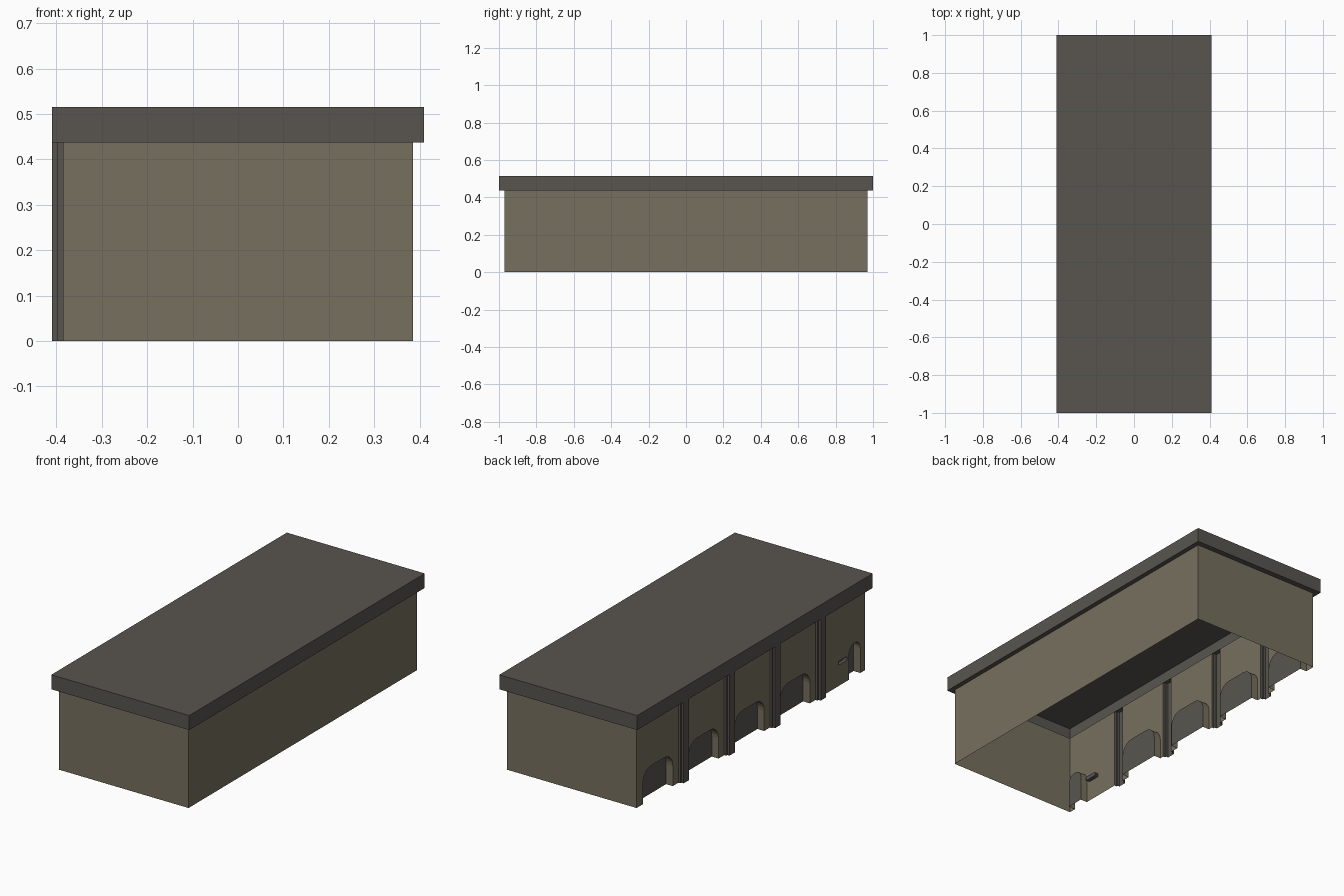
import bpy, bmesh, math
from mathutils import Vector

if "Cube" in bpy.data.objects:
    bpy.data.objects.remove(bpy.data.objects["Cube"])

WX, WY, WZ = 0.385, 0.97, 0.437      # wall half sizes and height
RX, RY, RZ = 0.41, 1.0, 0.515        # roof half sizes and top
DEPTH = 0.04                         # recess depth of doors and slot
BAY = 2 * WY / 5
PIL_WIDE, PIL_NARROW = 0.032, 0.023  # half widths of the stepped pillars


def material(name, rgb):
    m = bpy.data.materials.new(name)
    m.diffuse_color = (*rgb, 1)
    m.use_nodes = True
    m.node_tree.nodes["Principled BSDF"].inputs["Base Color"].default_value = m.diffuse_color
    return m


TAN = material("tan_wall", (0.185, 0.160, 0.112))
GREY = material("dark_grey", (0.098, 0.091, 0.080))


def finish(bm, name, mat):
    bmesh.ops.remove_doubles(bm, verts=bm.verts, dist=1e-5)
    me = bpy.data.meshes.new(name)
    bm.to_mesh(me)
    bm.free()
    ob = bpy.data.objects.new(name, me)
    bpy.context.collection.objects.link(ob)
    me.materials.append(mat)
    return ob


def ribbon(bm, path, step, closed=False):
    """Sweep a path by a vector, making a strip of quads."""
    a = [bm.verts.new(p) for p in path]
    b = [bm.verts.new(Vector(p) + Vector(step)) for p in path]
    n = len(path)
    for i in range(n if closed else n - 1):
        j = (i + 1) % n
        bm.faces.new((a[i], a[j], b[j], b[i]))


def arch(y0, y1, h, r, x):
    """Round-cornered door outline from the foot at y0 to the foot at y1."""
    pts = [(x, y0, 0)]
    for cy, start in ((y0 + r, 180), (y1 - r, 90)):
        for i in range(7):
            t = math.radians(start - 15 * i)
            pts.append((x, cy + r * math.cos(t), h - r + r * math.sin(t)))
    return pts + [(x, y1, 0)]


def slot(x):
    """Small horizontal slot with rounded ends."""
    pts = []
    for cy, start in ((-0.755, -90), (-0.81, 90)):
        for i in range(5):
            t = math.radians(start + 45 * i)
            pts.append((x, cy + 0.011 * math.cos(t), 0.122 + 0.011 * math.sin(t)))
    return pts


def filled(bm, loops):
    """Flat face from an outer loop and optional holes, facing -x."""
    edges = []
    for loop in loops:
        vs = [bm.verts.new(p) for p in loop]
        edges += [bm.edges.new((vs[i], vs[(i + 1) % len(vs)])) for i in range(len(vs))]
    bmesh.ops.triangle_fill(bm, use_beauty=True, use_dissolve=False, edges=edges)
    for f in bm.faces:
        f.normal_update()
        if f.normal.x > 0:
            f.normal_flip()


# Plain walls: back, right and front
bm = bmesh.new()
ribbon(bm, [(-WX, -WY, 0), (WX, -WY, 0), (WX, WY, 0), (-WX, WY, 0)], (0, 0, WZ))
finish(bm, "plain_walls", TAN)

# Roof lid: top, sides and the soffit ring under the overhang
bm = bmesh.new()


def rect(x, y, z):
    return [(-x, -y, z), (x, -y, z), (x, y, z), (-x, y, z)]


ribbon(bm, rect(RX, RY, WZ), (0, 0, RZ - WZ), True)
bm.faces.new([bm.verts.new(p) for p in rect(RX, RY, RZ)])
inner, outer = rect(WX, WY, WZ), rect(RX, RY, WZ)
for i in range(4):
    j = (i + 1) % 4
    bm.faces.new([bm.verts.new(p) for p in (inner[i], inner[j], outer[j], outer[i])])
finish(bm, "roof", GREY)

# Left wall, bay by bay, counted from the back
for k in range(5):
    top = WY - k * BAY
    y0 = top - BAY + (PIL_WIDE if k < 4 else 0)
    y1 = top - (PIL_WIDE if k > 0 else 0)
    if k < 4:
        door = (top - 0.308, top - 0.055, 0.18, 0.07)
    else:
        door = (-0.93, -0.835, 0.18, 0.045)
    outline = arch(*door, -WX)
    loops = [[(-WX, y0, 0)] + outline + [(-WX, y1, 0), (-WX, y1, WZ), (-WX, y0, WZ)]]
    if k == 4:
        loops.append(slot(-WX))
    bm = bmesh.new()
    filled(bm, loops)
    finish(bm, f"bay_wall_{k + 1}", TAN)

    # Door reveal and recessed door panel
    bm = bmesh.new()
    ribbon(bm, outline, (DEPTH, 0, 0))
    finish(bm, f"door_reveal_{k + 1}", TAN)
    bm = bmesh.new()
    filled(bm, [arch(*door, -WX + DEPTH)])
    finish(bm, f"door_panel_{k + 1}", GREY)

# Slot recess beside the small door
bm = bmesh.new()
filled(bm, [slot(-WX + DEPTH / 2)])
ribbon(bm, slot(-WX), (DEPTH / 2, 0, 0), True)
finish(bm, "slot_recess", GREY)

# Stepped hollow pillars between the bays
for k in range(1, 5):
    c = WY - k * BAY
    mid = -(WX + RX) / 2
    half = [(-WX, PIL_WIDE), (mid, PIL_WIDE), (mid, PIL_NARROW), (-RX, PIL_NARROW)]
    path = [(x, c + y, 0) for x, y in half] + [(x, c - y, 0) for x, y in reversed(half)]
    bm = bmesh.new()
    ribbon(bm, path, (0, 0, WZ))
    finish(bm, f"pillar_{k}", GREY)
